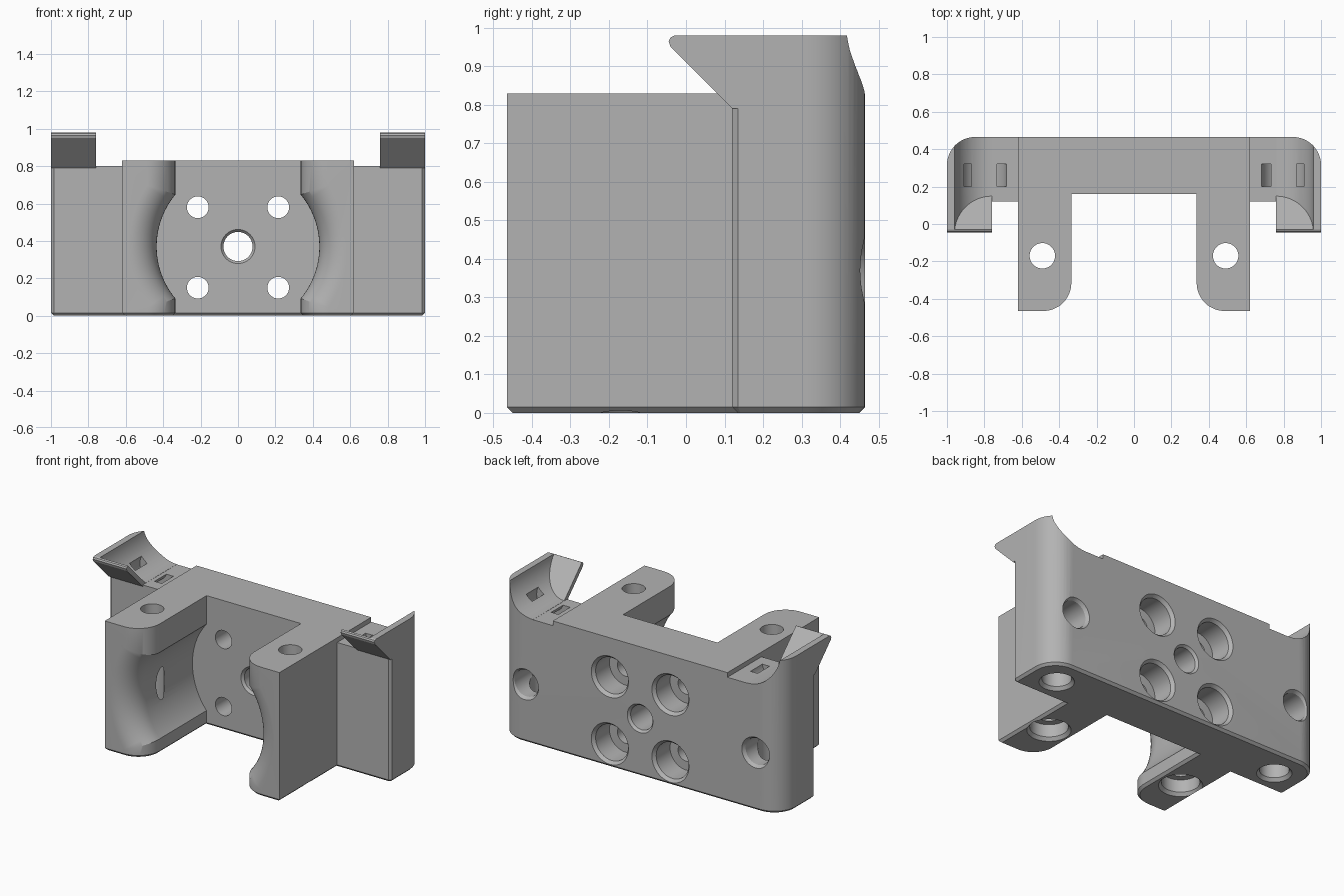
import bpy, bmesh, math
from mathutils import Matrix, Vector

if "Cube" in bpy.data.objects:
    bpy.data.objects.remove(bpy.data.objects["Cube"])

grey = bpy.data.materials.new("mid_grey")
grey.use_nodes = True
colour = (0.45, 0.45, 0.45, 1)
grey.diffuse_color = colour
grey.node_tree.nodes["Principled BSDF"].inputs["Base Color"].default_value = colour


def make(name, bm):
    bmesh.ops.recalc_face_normals(bm, faces=bm.faces)
    mesh = bpy.data.meshes.new(name)
    bm.to_mesh(mesh)
    bm.free()
    mesh.materials.append(grey)
    ob = bpy.data.objects.new(name, mesh)
    bpy.context.collection.objects.link(ob)
    return ob


def arc(cx, cy, r, a, b, n=12):
    angles = [math.radians(a + (b - a) * i / n) for i in range(n + 1)]
    return [(cx + r * math.cos(t), cy + r * math.sin(t)) for t in angles]


def prism(name, start, end, bevel=0):
    """Solid between two matching loops of points."""
    bm = bmesh.new()
    a = [bm.verts.new(p) for p in start]
    b = [bm.verts.new(p) for p in end]
    base = bm.faces.new(a)
    bm.faces.new(b)
    for i in range(len(a)):
        j = (i + 1) % len(a)
        bm.faces.new((a[i], a[j], b[j], b[i]))
    if bevel:
        bmesh.ops.recalc_face_normals(bm, faces=bm.faces)
        bmesh.ops.bevel(bm, geom=list(base.edges), offset=bevel,
                        segments=1, affect='EDGES')
    return make(name, bm)


def box(name, x, y, z):
    return prism(name, [(a, b, z[0]) for a, b in ((x[0], y[0]), (x[1], y[0]), (x[1], y[1]), (x[0], y[1]))],
                 [(a, b, z[1]) for a, b in ((x[0], y[0]), (x[1], y[0]), (x[1], y[1]), (x[0], y[1]))])


def lathe(name, profile, origin, direction, n=48):
    """Turn (radius, distance) points about an axis; the ends are capped."""
    turn = Vector((0, 0, 1)).rotation_difference(Vector(direction)).to_matrix().to_4x4()
    bm = bmesh.new()
    rings = [[bm.verts.new((r * math.cos(k * math.tau / n), r * math.sin(k * math.tau / n), d))
              for k in range(n)] for r, d in profile]
    for p, q in zip(rings, rings[1:]):
        for k in range(n):
            m = (k + 1) % n
            bm.faces.new((p[k], p[m], q[m], q[k]))
    bm.faces.new(rings[0])
    bm.faces.new(rings[-1])
    bm.transform(Matrix.Translation(origin) @ turn)
    return make(name, bm)


def combine(target, tool, operation='DIFFERENCE'):
    mod = target.modifiers.new("cut", 'BOOLEAN')
    mod.operation = operation
    mod.solver = 'EXACT'
    mod.object = tool
    bpy.context.view_layer.objects.active = target
    bpy.ops.object.modifier_apply(modifier=mod.name)
    bpy.data.objects.remove(tool)


# Plan outline: back plate, wings and two forward arms
half = ([(0.335, 0.16)] + arc(0.485, -0.315, 0.15, 180, 270)
        + [(0.62, -0.465), (0.62, 0.12), (0.985, 0.12), (1, 0.135)]
        + arc(0.85, 0.315, 0.15, 0, 90))
plan = half + [(-x, y) for x, y in reversed(half)]
body = prism("bracket_body", [(x, y, 0) for x, y in plan],
             [(x, y, 0.98) for x, y in plan], bevel=0.015)

# Sloping lips that overhang the front of the wings
side = [(0.12, 0.79), (-0.04, 0.95), (-0.045, 0.965), (-0.04, 0.975),
        (-0.03, 0.98), (0.22, 0.98), (0.22, 0.79)]
for s in (-1, 1):
    lip = prism("wing_lip", [(s * 0.76, y, z) for y, z in side],
                [(s, y, z) for y, z in side])
    combine(body, lip, 'UNION')

# Lower the middle, then the inner part of each wing
combine(body, box("middle_cut", (-0.7, 0.7), (-1, 1), (0.83, 1.3)))
for s in (-1, 1):
    combine(body, box("wing_cut", sorted((s * 0.62, s * 0.77 - s * 0.01)), (0.05, 1), (0.8, 1.3)))
    # Curved cradle behind the lip
    cradle = [(0.7, 1.1), (0.7, 0.801)] + arc(0.76, 1.001, 0.2, 270, 360, 16) + [(0.96, 1.1)]
    combine(body, prism("cradle_cut", [(s * x, 0.95 - z, z) for x, z in cradle],
                        [(s * x, 0.7, z) for x, z in cradle]))
    # Curved tie tunnel under the cradle
    tunnel = lathe("tie_tunnel", [(0.12, 0), (0.12, 0.12)], (s * 0.8, 0.2, 0.82), (0, 1, 0))
    core = lathe("tie_core", [(0.07, -0.1), (0.07, 0.3)], (s * 0.8, 0.2, 0.82), (0, 1, 0))
    combine(tunnel, core)
    combine(body, tunnel)

# Round bore between the arms with a flared mouth
bore = [(0.435, -0.159)] + [(0.585 + x, d) for x, d in arc(0, 0.315, 0.15, 180, 90)] + [(0.585, 0.7)]
combine(body, lathe("bore_cut", bore, (0, 0, 0.37), (0, -1, 0), 96))

# Holes through the back plate, measured forward from its rear face
centre_hole = [(0.1, -0.01), (0.078, 0.015), (0.078, 0.29), (0.1, 0.315)]
screw_hole = [(0.14, -0.01), (0.115, 0.02), (0.115, 0.16), (0.058, 0.16), (0.058, 0.4)]
blind_hole = [(0.105, -0.01), (0.085, 0.02), (0.085, 0.19)]
combine(body, lathe("centre_hole", centre_hole, (0, 0.465, 0.37), (0, -1, 0)))
for s in (-1, 1):
    for z in (0.15, 0.58):
        combine(body, lathe("screw_hole", screw_hole, (s * 0.215, 0.465, z), (0, -1, 0)))
    combine(body, lathe("wing_back_hole", blind_hole, (s * 0.82, 0.465, 0.37), (0, -1, 0)))
    # Upright holes in the wings and arms
    wing_hole = [(0.11, -0.01), (0.085, 0.02), (0.085, 0.37)]
    arm_hole = [(0.135, -0.01), (0.11, 0.02), (0.11, 0.1), (0.068, 0.1), (0.068, 1)]
    combine(body, lathe("wing_base_hole", wing_hole, (s * 0.81, 0.28, 0), (0, 0, 1)))
    combine(body, lathe("arm_hole", arm_hole, (s * 0.49, -0.17, 0), (0, 0, 1)))

# Smooth the curved walls, keep the corners crisp
bpy.ops.object.select_all(action='DESELECT')
body.select_set(True)
bpy.context.view_layer.objects.active = body
bpy.ops.object.shade_smooth_by_angle(angle=math.radians(25))
